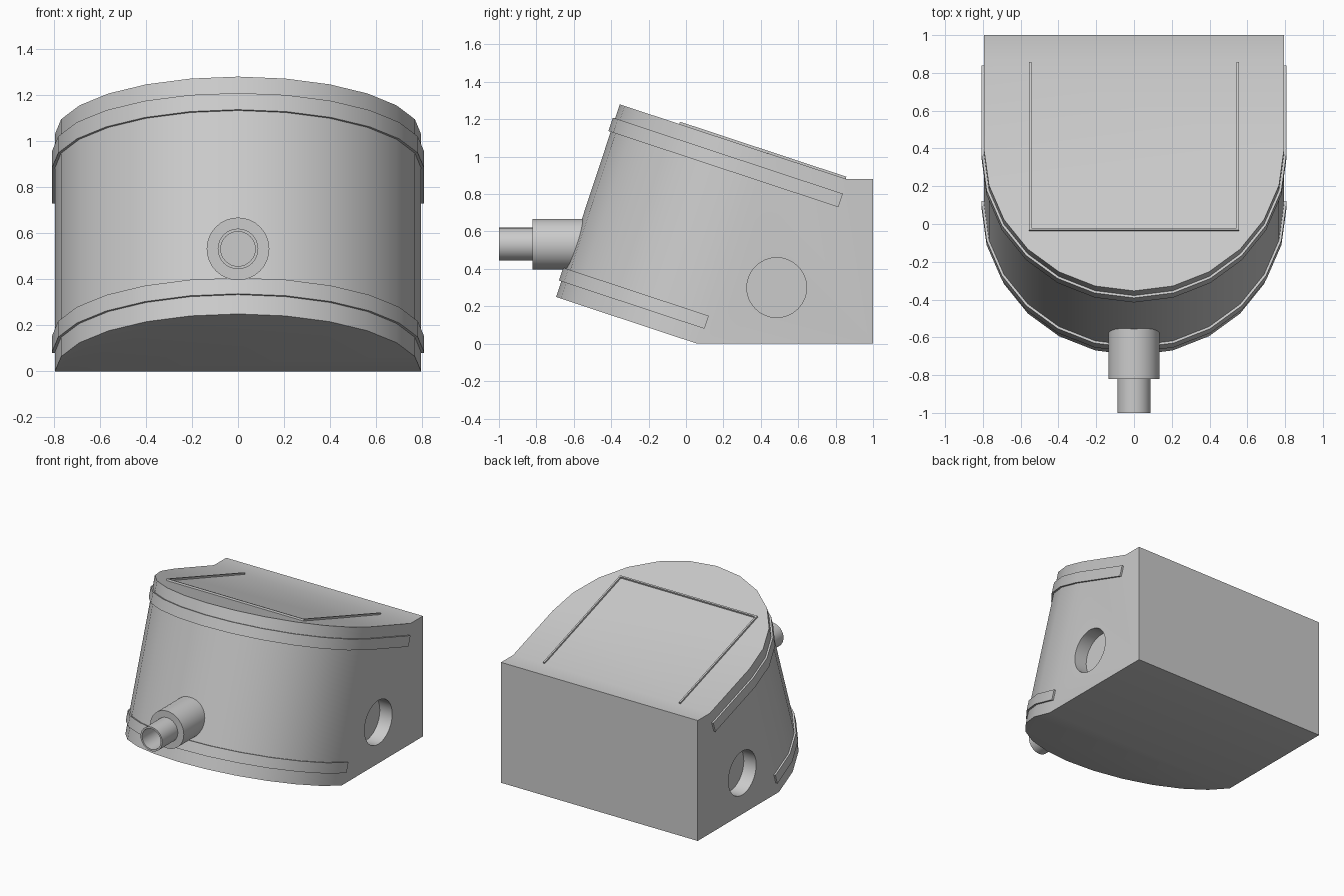
import bpy, bmesh, math
from mathutils import Vector

cube = bpy.data.objects.get("Cube")
if cube:
    bpy.data.objects.remove(cube, do_unlink=True)

grey = bpy.data.materials.new("plain_grey")
grey.use_nodes = True
grey.diffuse_color = (0.6, 0.6, 0.6, 1)
grey.node_tree.nodes["Principled BSDF"].inputs["Base Color"].default_value = (0.6, 0.6, 0.6, 1)

R, H, TILT = 0.795, 1.085, math.radians(18.3)
SEGMENTS = 12


def tilted(x, s, t):
    """Point in the leaning frame: s runs backwards, t runs up the lean."""
    c, n = math.cos(TILT), math.sin(TILT)
    return Vector((x, 0.06 + s * c + t * n, t * c - s * n))


def arc(radius):
    """Half circle from the left side round the front to the right side."""
    angles = [math.pi * i / SEGMENTS for i in range(SEGMENTS + 1)]
    return [(radius * math.cos(a), -radius * math.sin(a)) for a in angles]


def make(name, bm):
    bmesh.ops.recalc_face_normals(bm, faces=bm.faces)
    mesh = bpy.data.meshes.new(name)
    bm.to_mesh(mesh)
    bm.free()
    mesh.materials.append(grey)
    obj = bpy.data.objects.new(name, mesh)
    bpy.context.collection.objects.link(obj)
    return obj


def select(obj):
    bpy.ops.object.select_all(action="DESELECT")
    obj.select_set(True)
    bpy.context.view_layer.objects.active = obj


def smooth(obj):
    select(obj)
    bpy.ops.object.shade_smooth_by_angle(angle=math.radians(30))


def prism(name, outline, t0, t1):
    """Extrude a closed (x, s) outline along the lean."""
    bm = bmesh.new()
    low = [bm.verts.new(tilted(x, s, t0)) for x, s in outline]
    high = [bm.verts.new(tilted(x, s, t1)) for x, s in outline]
    bm.faces.new(low)
    bm.faces.new(high)
    for i in range(len(outline)):
        j = (i + 1) % len(outline)
        bm.faces.new((low[i], low[j], high[j], high[i]))
    return make(name, bm)


def lathe(name, profile, center, axis, sides=32):
    """Spin a closed (radius, distance) profile about an axis."""
    bm = bmesh.new()
    turn = Vector(axis).to_track_quat("Z", "Y")
    rings = []
    for i in range(sides):
        a = 2 * math.pi * i / sides
        rings.append([bm.verts.new(Vector(center) + turn @ Vector(
            (r * math.cos(a), r * math.sin(a), d))) for r, d in profile])
    for i in range(sides):
        a, b = rings[i], rings[(i + 1) % sides]
        for k in range(len(profile) - 1):
            bm.faces.new((a[k], b[k], b[k + 1], a[k + 1]))
    bm.faces.new([r[0] for r in rings])
    bm.faces.new([r[-1] for r in rings])
    return make(name, bm)


# Body: leaning round front merged with an upright box back
bm = bmesh.new()
low = [bm.verts.new(tilted(x, s, 0)) for x, s in arc(R)]
high = [bm.verts.new(tilted(x, s, H)) for x, s in arc(R)]
for i in range(SEGMENTS):
    bm.faces.new((low[i], low[i + 1], high[i + 1], high[i]))
floor_l, floor_r = [bm.verts.new((x, 1, 0)) for x in (R, -R)]
back_l, back_r = [bm.verts.new((x, 1, 0.88)) for x in (R, -R)]
bend_l, bend_r = [bm.verts.new((x, 0.86, 0.88)) for x in (R, -R)]
bm.faces.new(low)
bm.faces.new((low[0], low[-1], floor_r, floor_l))
bm.faces.new(high + [bend_r, bend_l])
bm.faces.new((bend_l, bend_r, back_r, back_l))
bm.faces.new((floor_l, floor_r, back_r, back_l))
bm.faces.new((low[0], floor_l, back_l, bend_l, high[0]))
bm.faces.new((low[-1], floor_r, back_r, bend_r, high[-1]))
body = make("body", bm)

# Round side pockets
for side in (-1, 1):
    cutter = lathe("pocket_cutter", [(0.16, -0.1), (0.16, 0.1)],
                   (side * R, 0.485, 0.30), (1, 0, 0))
    cutter.hide_render = True
    cut = body.modifiers.new("pocket", "BOOLEAN")
    cut.operation, cut.solver, cut.object = "DIFFERENCE", "EXACT", cutter
    select(body)
    bpy.ops.object.modifier_apply(modifier=cut.name)
    bpy.data.objects.remove(cutter, do_unlink=True)
smooth(body)

# Raised bands wrapping the front
for name, t0, t1, end in (("upper_band", 0.93, 1.006, 0.487),
                          ("lower_band", 0.088, 0.161, 0.012)):
    outer, inner = R + 0.013, R - 0.02
    outline = ([(outer, end)] + arc(outer) + [(-outer, end), (-inner, end)]
               + arc(inner)[::-1] + [(inner, end)])
    smooth(prism(name, outline, t0, t1))

# Thin three-sided frame on the sloping top
w, x, s0, s1 = 0.012, 0.555, -0.46, 0.477
frame = [(x, s1), (x, s0), (-x, s0), (-x, s1),
         (w - x, s1), (w - x, s0 + w), (x - w, s0 + w), (x - w, s1)]
prism("top_frame", frame, H - 0.01, H + 0.013)

# Stepped front nozzle with an open bore
smooth(lathe("nozzle", [(0.136, 0), (0.136, 0.32), (0.088, 0.32), (0.088, 0.5),
                        (0.075, 0.5), (0.075, 0.3)],
             (0, -0.5, 0.532), (0, -1, 0)))
